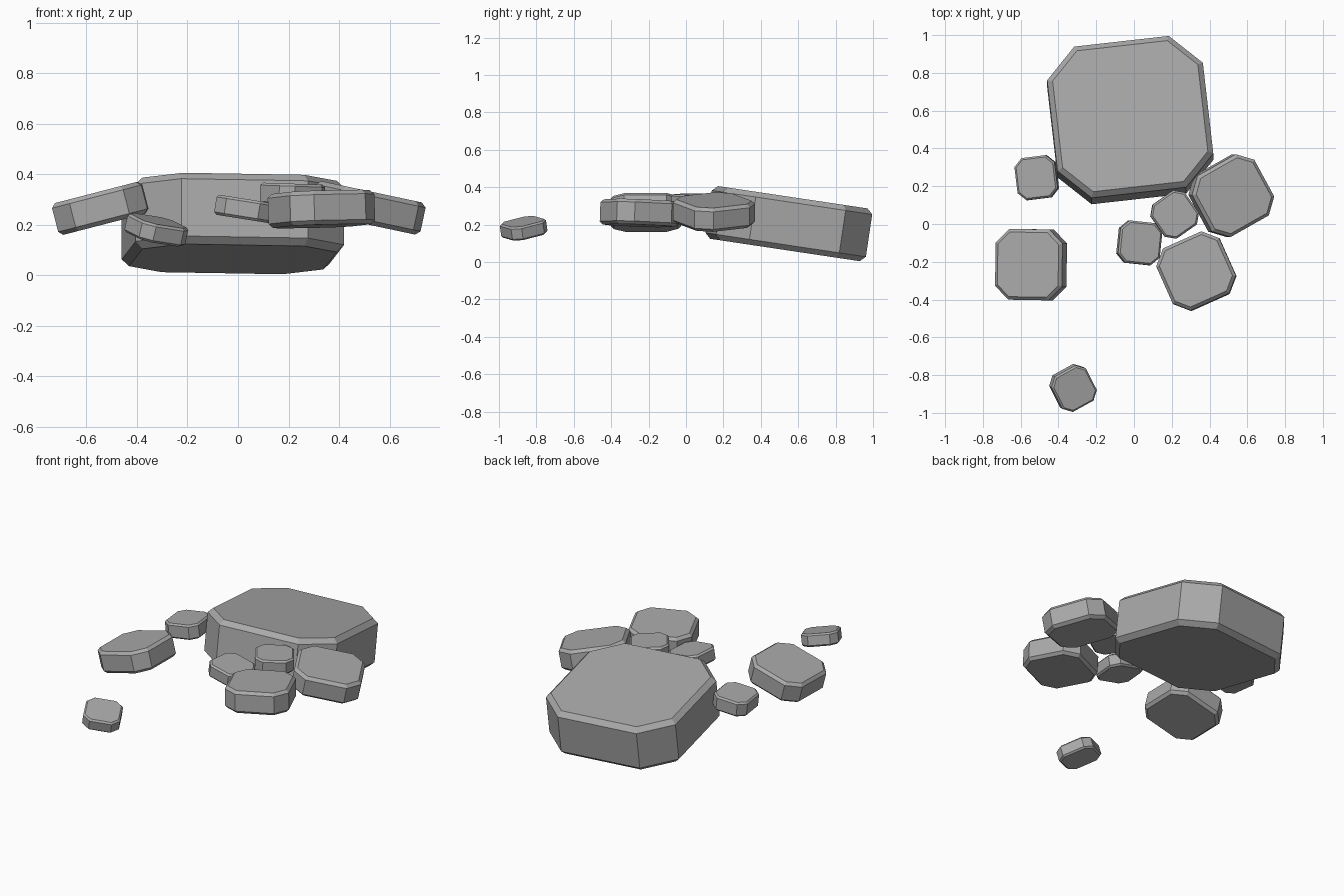
import bpy
import bmesh
from math import radians
from mathutils import Matrix, Vector

if "Cube" in bpy.data.objects:
    bpy.data.objects.remove(bpy.data.objects["Cube"], do_unlink=True)

# Single stone colour
grey = bpy.data.materials.new("stone_grey")
grey.use_nodes = True
colour = (0.4, 0.4, 0.4, 1)
grey.diffuse_color = colour
shader = grey.node_tree.nodes["Principled BSDF"]
shader.inputs["Base Color"].default_value = colour
shader.inputs["Roughness"].default_value = 0.9


def outline(width, depth, inset):
    """Rectangle with cut corners, shrunk by the inset, counter-clockwise."""
    x, y = width / 2 - inset, depth / 2 - inset
    cut = 0.2 * min(width, depth) - 0.6 * inset
    return [(x, cut - y), (x, y - cut), (x - cut, y), (cut - x, y),
            (-x, y - cut), (-x, cut - y), (cut - x, -y), (x - cut, -y)]


def stone(name, centre, size, tilt_x, tilt_y, turn):
    """Eight-sided slab with chamfered upper and lower rims."""
    width, depth, height = size
    rim = 0.028 if width > 0.5 else 0.045 * width
    levels = [(-height / 2, rim), (rim - height / 2, 0),
              (height / 2 - rim, 0), (height / 2, rim)]
    bm = bmesh.new()
    rings = [[bm.verts.new((x, y, z)) for x, y in outline(width, depth, inset)]
             for z, inset in levels]
    bm.faces.new(rings[0][::-1])
    bm.faces.new(rings[-1])
    for low, high in zip(rings, rings[1:]):
        for i in range(len(low)):
            j = (i + 1) % len(low)
            bm.faces.new((low[i], low[j], high[j], high[i]))

    # Turn on the spot, then lean the slab
    lean = (Matrix.Rotation(radians(tilt_x), 4, 'X')
            @ Matrix.Rotation(radians(tilt_y), 4, 'Y')
            @ Matrix.Rotation(radians(turn), 4, 'Z'))
    bm.transform(Matrix.Translation(Vector(centre)) @ lean)
    mesh = bpy.data.meshes.new(name)
    bm.to_mesh(mesh)
    bm.free()
    mesh.materials.append(grey)
    obj = bpy.data.objects.new(name, mesh)
    bpy.context.collection.objects.link(obj)
    return obj


# Large slab at the back
stone("large_slab", (-0.02, 0.55, 0.205), (0.83, 0.815, 0.285), -8.5, 0, 6.5)

# Medium stones
stone("right_stone", (-0.545, -0.215, 0.265), (0.365, 0.375, 0.13), 0, -14.5, -1)
stone("left_stone", (0.515, 0.15, 0.267), (0.385, 0.37, 0.13), 0, 12, 29)
stone("front_left_stone", (0.33, -0.25, 0.262), (0.366, 0.36, 0.135), -2, -2, 24)

# Small stones
stone("side_pebble", (-0.515, 0.245, 0.265), (0.215, 0.225, 0.09), 0, -6, 7)
stone("front_pebble", (-0.323, -0.868, 0.18), (0.21, 0.215, 0.075), 8, 13, 27)
stone("inner_pebble", (0.028, -0.1, 0.262), (0.225, 0.225, 0.08), 0, 9, -6)
stone("middle_pebble", (0.215, 0.05, 0.32), (0.22, 0.22, 0.085), 0, 2, 35)
